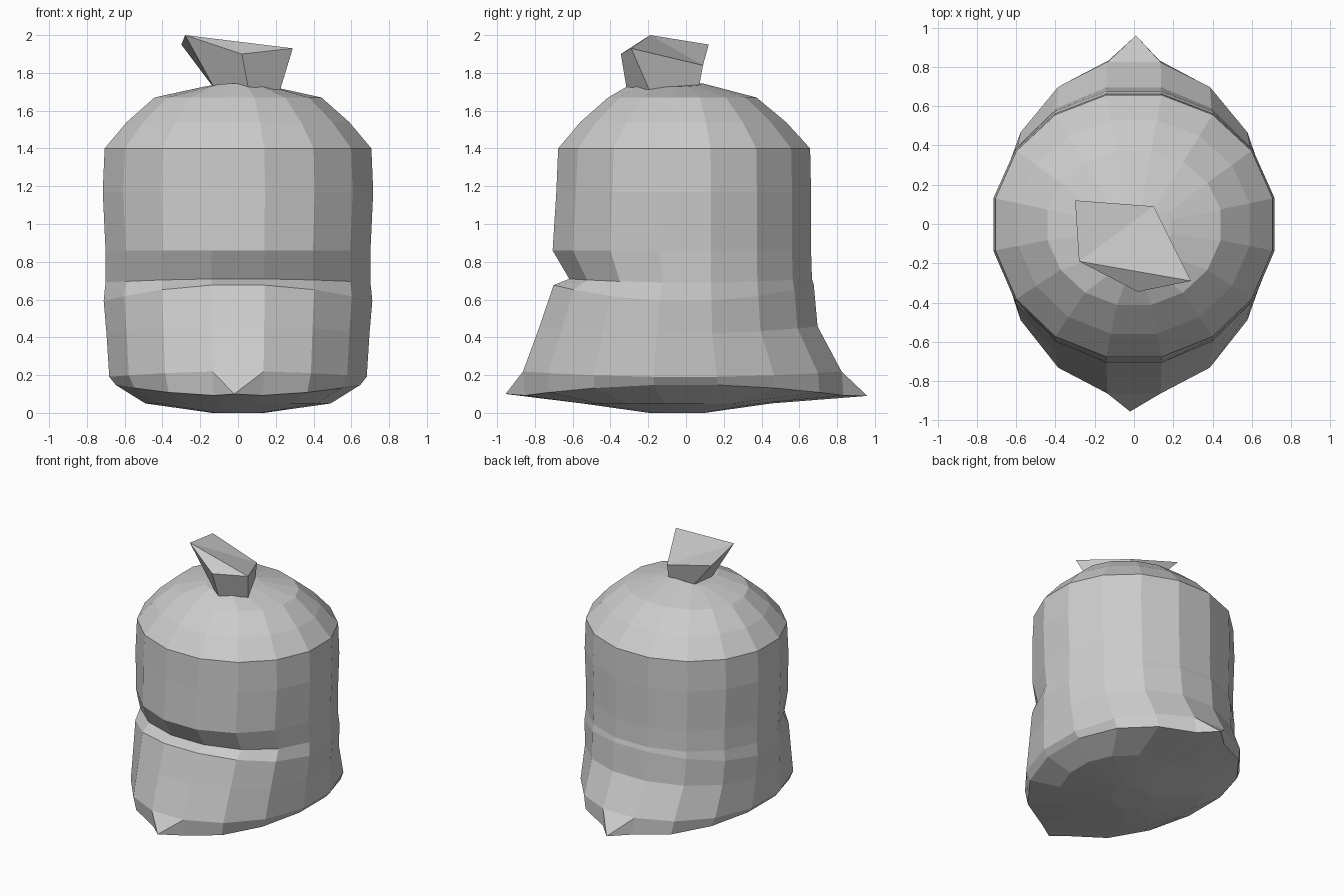
import bpy, bmesh
from math import sin, cos, pi

if "Cube" in bpy.data.objects:
    bpy.data.objects.remove(bpy.data.objects["Cube"])

SIDES = 16


def finish(bm, name):
    bmesh.ops.recalc_face_normals(bm, faces=bm.faces[:])
    me = bpy.data.meshes.new(name)
    bm.to_mesh(me)
    bm.free()
    ob = bpy.data.objects.new(name, me)
    bpy.context.collection.objects.link(ob)
    return ob


# Bag body rings: z, z change toward the sides, half width, front depth, back depth
rings = [
    (0.00, 0.00, 0.14, 0.20, 0.10),
    (0.05, 0.00, 0.50, 0.56, 0.46),
    (0.09, 0.06, 0.66, 0.87, 0.85),
    (0.22, -0.03, 0.695, 0.88, 0.84),
    (0.46, -0.04, 0.71, 0.79, 0.71),
    (0.68, -0.09, 0.725, 0.715, 0.69),   # lip of the front crease
    (0.71, -0.02, 0.715, 0.63, 0.68),    # inside of the crease
    (0.86, 0.00, 0.715, 0.72, 0.675),
    (1.17, 0.00, 0.73, 0.70, 0.675),
    (1.40, 0.00, 0.72, 0.69, 0.67),
    (1.54, 0.00, 0.60, 0.57, 0.54),
    (1.67, 0.00, 0.45, 0.42, 0.38),
    (1.745, -0.02, 0.19, 0.29, 0.09),
]
bm = bmesh.new()
loops = []
for z, dz, w, front, back in rings:
    loop = []
    for i in range(SIDES):
        a = (i + 0.5) * 2 * pi / SIDES
        c = cos(a)
        y = -front * c if c > 0 else -back * c
        loop.append(bm.verts.new((w * sin(a), y, z + dz * sin(a) ** 2)))
    loops.append(loop)

# Pointed bottom corners at front and back, set into the third ring
tips = {SIDES - 1: bm.verts.new((-0.02, -0.955, 0.10)),
        SIDES // 2 - 1: bm.verts.new((0.01, 0.96, 0.09))}
for k in range(len(loops) - 1):
    lo, hi = loops[k], loops[k + 1]
    for i in range(SIDES):
        j = (i + 1) % SIDES
        if i in tips and k in (1, 2):
            t = tips[i]
            ring, other = (hi, lo) if k == 1 else (lo, hi)
            bm.faces.new((other[i], ring[i], t))
            bm.faces.new((other[i], t, other[j]))
            bm.faces.new((other[j], t, ring[j]))
        else:
            bm.faces.new((lo[i], lo[j], hi[j], hi[i]))
bm.faces.new(loops[0][::-1])
bm.faces.new(loops[-1])
finish(bm, "bag_body")

# Gathered flaring top of the bag
base = [(-0.12, -0.14, 1.71), (-0.11, 0.06, 1.73), (0.10, 0.07, 1.73),
        (0.22, -0.19, 1.70), (0.06, -0.31, 1.69)]
rim = [(-0.28, -0.19, 2.00), (-0.30, 0.12, 1.95), (0.10, 0.09, 1.84),
       (0.29, -0.29, 1.93), (0.02, -0.345, 1.90)]
bm = bmesh.new()
b = [bm.verts.new(p) for p in base]
r = [bm.verts.new(p) for p in rim]
for i in range(5):
    j = (i + 1) % 5
    bm.faces.new((b[i], b[j], r[j], r[i]))
bm.faces.new((r[0], r[1], r[2]))
bm.faces.new((r[0], r[2], r[3]))
bm.faces.new((r[0], r[3], r[4]))
bm.faces.new(b[::-1])
finish(bm, "tied_top")
